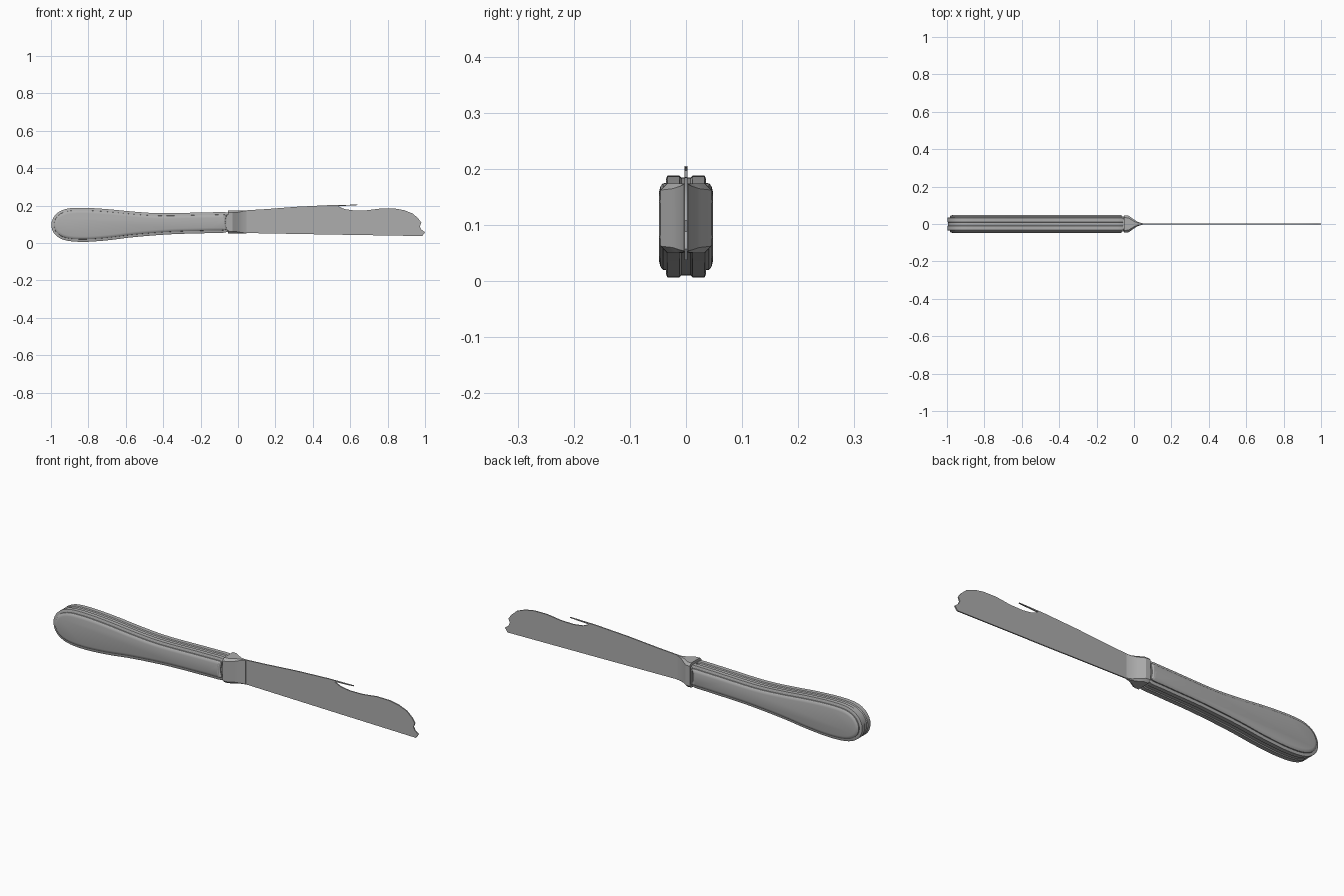
import bpy, bmesh, math
from mathutils import Vector

if "Cube" in bpy.data.objects:
    bpy.data.objects.remove(bpy.data.objects["Cube"], do_unlink=True)

steel = bpy.data.materials.new("satin grey steel")
steel.use_nodes = True
grey = (0.42, 0.42, 0.42, 1)
steel.diffuse_color = grey
steel.node_tree.nodes["Principled BSDF"].inputs["Base Color"].default_value = grey


def smooth_loop(points, steps=4):
    """Closed Catmull-Rom curve through the points."""
    p = [Vector(q) for q in points]
    out = []
    for i in range(len(p)):
        a, b, c, d = (p[(i + k) % len(p)] for k in (-1, 0, 1, 2))
        for s in range(steps):
            t = s / steps
            out.append((2*b + (c - a)*t + (2*a - 5*b + 4*c - d)*t*t
                        + (3*b - a - 3*c + d)*t**3) / 2)
    return out


def inset(loop, amount):
    """Move a counter-clockwise loop inward along its normals."""
    out = []
    for i, p in enumerate(loop):
        t = (loop[(i + 1) % len(loop)] - loop[i - 1]).normalized()
        out.append(p + Vector((-t.y, t.x)) * amount)
    return out


def loft(name, rings, angle=35):
    """Skin a list of equal-length 3D rings and cap both ends."""
    bm = bmesh.new()
    rows = [[bm.verts.new(v) for v in ring] for ring in rings]
    n = len(rows[0])
    for a, b in zip(rows, rows[1:]):
        for i in range(n):
            bm.faces.new((a[i], a[(i + 1) % n], b[(i + 1) % n], b[i]))
    bm.faces.new(rows[0])
    bm.faces.new(rows[-1])
    bmesh.ops.recalc_face_normals(bm, faces=bm.faces)
    mesh = bpy.data.meshes.new(name)
    bm.to_mesh(mesh)
    bm.free()
    obj = bpy.data.objects.new(name, mesh)
    bpy.context.collection.objects.link(obj)
    mesh.materials.append(steel)
    bpy.ops.object.select_all(action="DESELECT")
    obj.select_set(True)
    bpy.context.view_layer.objects.active = obj
    bpy.ops.object.shade_smooth_by_angle(angle=math.radians(angle))
    return obj


# Handle outline in x, z, counter-clockwise from the lower neck
outline = smooth_loop([
    (-.055, .06), (-.055, .11), (-.055, .16), (-.15, .164), (-.4, .159),
    (-.55, .167), (-.7, .181), (-.83, .188), (-.92, .182), (-.975, .152),
    (-.998, .1), (-.98, .047), (-.925, .015), (-.83, .006), (-.7, .014),
    (-.55, .032), (-.35, .047), (-.15, .053)])


def at_depth(loop, y):
    return [(p.x, y, p.y) for p in loop]


# Handle core, with a shallow groove around its rim
core = [(-.036, .007), (-.033, 0), (-.012, 0), (-.008, .004),
        (.008, .004), (.012, 0), (.033, 0), (.036, .007)]
loft("handle_core", [at_depth(inset(outline, d), y) for y, d in core])

# Raised grip panels on both sides
for side, label in ((-1, "front"), (1, "back")):
    steps = [(.03, .013), (.041, .014), (.0455, .019), (.048, .029)]
    loft(label + "_grip_panel",
         [at_depth(inset(outline, d), side * y) for y, d in steps])


# Bolster tapering from the handle into the blade
def bolster_ring(x, half, low, high):
    c = min(half * .4, .012)
    return [(x, -half, low + c), (x, -half + c, low), (x, half - c, low),
            (x, half, low + c), (x, half, high - c), (x, half - c, high),
            (x, -half + c, high), (x, -half, high - c)]


loft("bolster", [bolster_ring(*s) for s in (
    (-.06, .039, .058, .162), (-.054, .039, .058, .162), (-.053, .046, .05, .174),
    (-.03, .045, .05, .174), (0, .024, .05, .174), (.02, .011, .051, .173),
    (.045, .004, .052, .174))], 25)

# Blade with a broken spine sliver, notch and ragged tip
blade = [(.0, .054), (.5, .045), (.985, .037), (1, .057), (.98, .072),
         (.972, .088), (.98, .108), (.965, .13), (.935, .157), (.89, .175),
         (.84, .184), (.77, .185), (.69, .175), (.62, .174), (.57, .181),
         (.535, .197), (.64, .202), (.64, .205), (.5, .203), (.32, .194),
         (.15, .181), (0, .172)]
loft("blade", [[(x, y, z) for x, z in blade] for y in (-.003, .003)])
